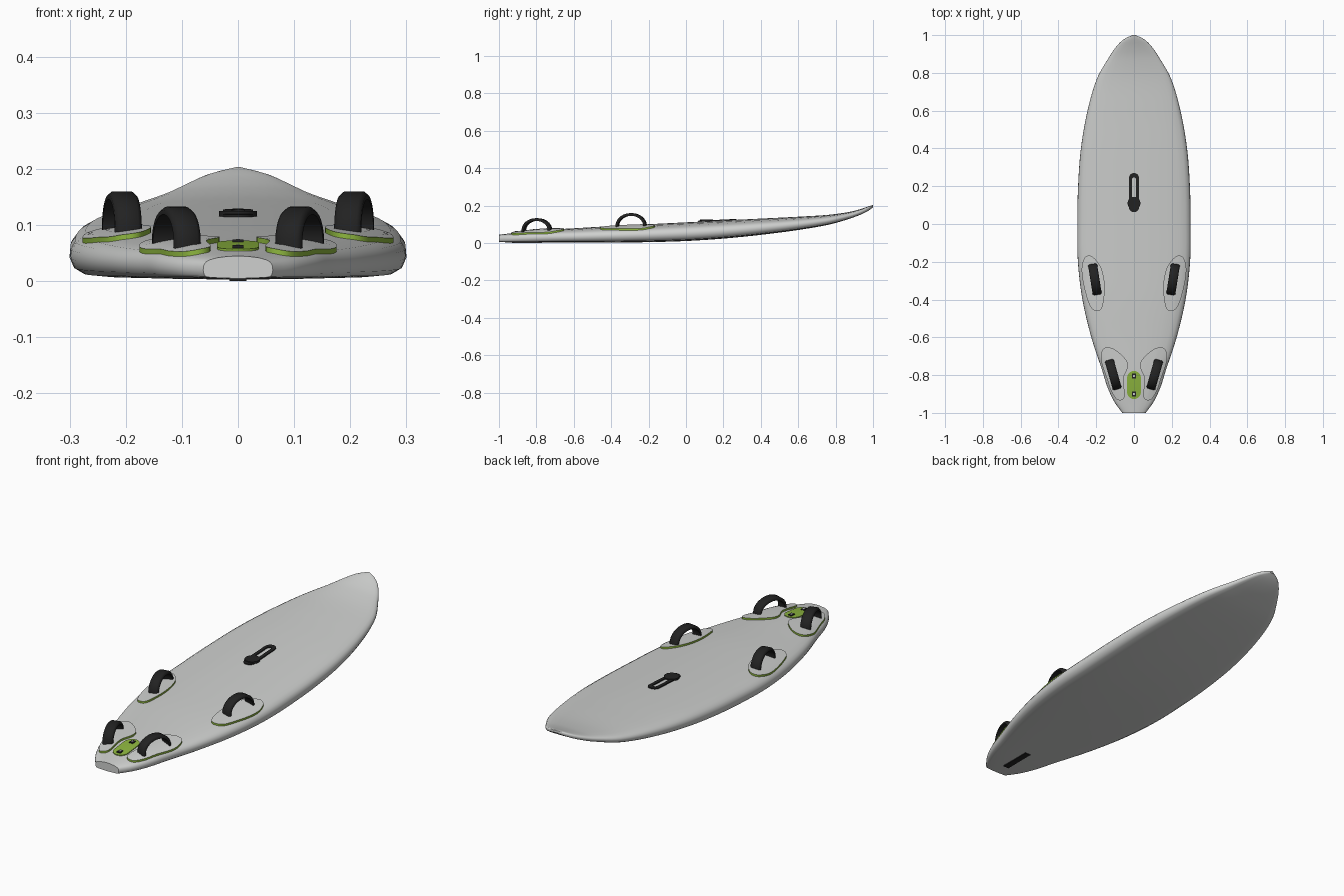
import bpy, bmesh, math
from mathutils import Vector, Matrix

if "Cube" in bpy.data.objects:
    bpy.data.objects.remove(bpy.data.objects["Cube"])


def material(name, rgb):
    m = bpy.data.materials.new(name)
    m.diffuse_color = (*rgb, 1)
    m.use_nodes = True
    m.node_tree.nodes["Principled BSDF"].inputs["Base Color"].default_value = m.diffuse_color
    return m


GREY = material("light grey", (0.62, 0.63, 0.62))
GREEN = material("lime green", (0.27, 0.47, 0.05))
BLACK = material("black", (0.016, 0.016, 0.016))

# Stations along the board: y, half width, bottom z, deck z
STATIONS = [(-1, .062, .005, .045), (-.94, .105, .004, .052), (-.86, .142, .003, .062),
            (-.78, .167, .003, .069), (-.6, .226, .003, .079), (-.4, .273, .003, .091),
            (-.2, .297, .005, .101), (0, .3, .011, .111), (.2, .296, .024, .121),
            (.4, .281, .044, .131), (.6, .246, .070, .141), (.77, .196, .100, .152),
            (.88, .134, .132, .168), (.94, .093, .155, .184), (.98, .052, .176, .198),
            (1, .008, .192, .204)]
# Half cross-section: fraction of half width, fraction of thickness
SECTION = [(0, 0), (.4, .015), (.8, .045), (.92, .08), (.975, .18), (1, .36), (.995, .52),
           (.965, .65), (.91, .75), (.8, .835), (.6, .92), (.3, .98), (0, 1)]


def station(y):
    """Smooth (cubic) interpolation of the board stations."""
    y = max(-1, min(1, y))
    i = next(k for k in range(len(STATIONS) - 1) if y <= STATIONS[k + 1][0])
    a, b = STATIONS[i], STATIONS[i + 1]
    p, q = STATIONS[max(i - 1, 0)], STATIONS[min(i + 2, len(STATIONS) - 1)]
    h = b[0] - a[0]
    t = (y - a[0]) / h
    out = []
    for c in (1, 2, 3):
        m0 = (b[c] - p[c]) / (b[0] - p[0]) * h
        m1 = (q[c] - a[c]) / (q[0] - a[0]) * h
        out.append((2*t**3 - 3*t*t + 1) * a[c] + (t**3 - 2*t*t + t) * m0
                   + (3*t*t - 2*t**3) * b[c] + (t**3 - t*t) * m1)
    return out


def deck(x, y):
    """Height of the deck surface."""
    w, lo, hi = station(y)
    u = min(abs(x) / w, .965)
    for (u0, v0), (u1, v1) in zip(SECTION[7:], SECTION[8:]):
        if u1 <= u <= u0:
            return lo + (hi - lo) * (v0 + (v1 - v0) * (u0 - u) / (u0 - u1))
    return hi


def finish(bm, name, mats, angle=35, mirror=False):
    bmesh.ops.recalc_face_normals(bm, faces=bm.faces[:])
    me = bpy.data.meshes.new(name)
    bm.to_mesh(me)
    bm.free()
    for m in mats:
        me.materials.append(m)
    ob = bpy.data.objects.new(name, me)
    bpy.context.collection.objects.link(ob)
    bpy.ops.object.select_all(action='DESELECT')
    ob.select_set(True)
    bpy.context.view_layer.objects.active = ob
    bpy.ops.object.shade_smooth_by_angle(angle=math.radians(angle))
    if mirror:
        ob.modifiers.new("mirror", 'MIRROR').use_clip = False
    return ob


def loft(bm, rings, mat=0):
    """Quads between successive closed rings."""
    n = len(rings[0])
    for a, b in zip(rings, rings[1:]):
        for i in range(n):
            j = (i + 1) % n
            bm.faces.new((a[i], a[j], b[j], b[i])).material_index = mat


def smooth_loop(pts, steps=6):
    """Closed Catmull-Rom curve through a few points."""
    out, n = [], len(pts)
    for i in range(n):
        p, a, b, q = (Vector(pts[(i + k) % n]) for k in (-1, 0, 1, 2))
        for s in range(steps):
            t = s / steps
            out.append(.5 * (2*a + (b - p)*t + (2*p - 5*a + 4*b - q)*t*t
                             + (3*a - p - 3*b + q)*t**3))
    return out


def capsule(r, y0, y1, n=10):
    """Rounded slot outline on the centre line, between arc centres y0 and y1."""
    return [Vector((r * math.cos(a), (y1 if k == 0 else y0) + r * math.sin(a)))
            for k in (0, 1) for a in [math.pi * (k + i / n) for i in range(n + 1)]]


def plate(name, outline, thick, mats, mirror=False):
    """Plate that follows the deck; the second material colours its rim."""
    bm = bmesh.new()
    c = sum(outline, Vector((0, 0))) / len(outline)

    def ring(scale, lift):
        pts = [c + (p - c) * scale for p in outline]
        return [bm.verts.new((p.x, p.y, deck(*p) + lift)) for p in pts]
    top = [ring(s, thick) for s in (1, .75, .5, .25)]
    loft(bm, [ring(1, -.006), top[0]], len(mats) - 1)
    loft(bm, top)
    mid = bm.verts.new((c.x, c.y, deck(*c) + thick))
    for i, v in enumerate(top[-1]):
        bm.faces.new((v, top[-1][i - 1], mid))
    return finish(bm, name, mats, mirror=mirror)


def strap(name, x, y, lean, half, height, base):
    """Arched strap swept over a half ellipse, turned by lean."""
    bm = bmesh.new()
    turn = Matrix.Translation((x, y, base)) @ Matrix.Rotation(-lean, 4, 'Z')
    profile = [(-.024, 0), (-.024, .008), (-.017, .014), (.017, .014), (.024, .008), (.024, 0)]
    rings = []
    for i in range(25):
        a = math.pi * i / 24
        rings.append([bm.verts.new(turn @ Vector((
            px, (half - .014 + d) * math.cos(a),
            (height - .014 + d) * math.sin(a) ** .9 if 0 < i < 24 else -.008)))
            for px, d in profile])
    loft(bm, rings)
    bm.faces.new(rings[0])
    bm.faces.new(rings[-1])
    return finish(bm, name, [BLACK], 50, True)


def box(name, centre, size, mat):
    bm = bmesh.new()
    bmesh.ops.create_cube(bm, size=1, matrix=Matrix.Translation(centre) @ Matrix.Diagonal((*size, 1)))
    return finish(bm, name, [mat])


# Board hull
bm = bmesh.new()
rings = []
full = SECTION + [(-u, v) for u, v in SECTION[-2:0:-1]]
COUNT = 80
for i in range(COUNT + 1):
    y = -math.cos(math.pi * i / COUNT) * .5 + (i / COUNT * 2 - 1) * .5
    w, lo, hi = station(y)
    rings.append([bm.verts.new((u * w, y, lo + v * (hi - lo))) for u, v in full])
loft(bm, rings)
bm.faces.new(rings[0])
bm.faces.new(rings[-1])
finish(bm, "board_hull", [GREY], 40)

# Foot pads: grey top, green rim
plate("rear_foot_pads", smooth_loop([(.05, -.915), (.085, -.932), (.118, -.89), (.143, -.82),
      (.175, -.72), (.162, -.66), (.11, -.66), (.045, -.715), (.034, -.76), (.056, -.82)]),
      .009, [GREY, GREEN], True)
plate("front_foot_pads", smooth_loop([(.168, -.44), (.2, -.46), (.235, -.43), (.265, -.33),
      (.277, -.24), (.262, -.18), (.225, -.17), (.175, -.23), (.155, -.33)]),
      .009, [GREY, GREEN], True)

# Foot straps
strap("rear_foot_straps", .110, -.797, math.radians(16), .081, .069, .064)
strap("front_foot_straps", .207, -.293, math.radians(9), .083, .074, .086)

# Green tail plate with two fin bolts
plate("tail_plate", capsule(.037, -.89, -.815), .004, [GREEN])
for label, y in (("front", -.805), ("rear", -.9)):
    z = deck(0, y) + .004
    box(label + "_bolt_washer", (0, y, z), (.02, .026, .006), BLACK)
    box(label + "_bolt_head", (0, y, z + .003), (.008, .010, .002), GREY)

# Fin slot in the bottom
box("fin_slot", (0, -.85, .004), (.03, .16, .008), BLACK)

# Mast track: slotted ring and mast base disc
bm = bmesh.new()
outer, inner = capsule(.027, .09, .243), capsule(.011, .12, .236)
rings = [[bm.verts.new((p.x, p.y, deck(*p) + z)) for p in o]
         for o, z in ((outer, -.004), (outer, .005), (inner, .005), (inner, -.004))]
loft(bm, rings)
finish(bm, "mast_track", [BLACK])
bm = bmesh.new()
bmesh.ops.create_cone(bm, cap_ends=True, segments=32, radius1=.034, radius2=.034, depth=.014,
                      matrix=Matrix.Translation((0, .11, .118)))
finish(bm, "mast_base", [BLACK])
